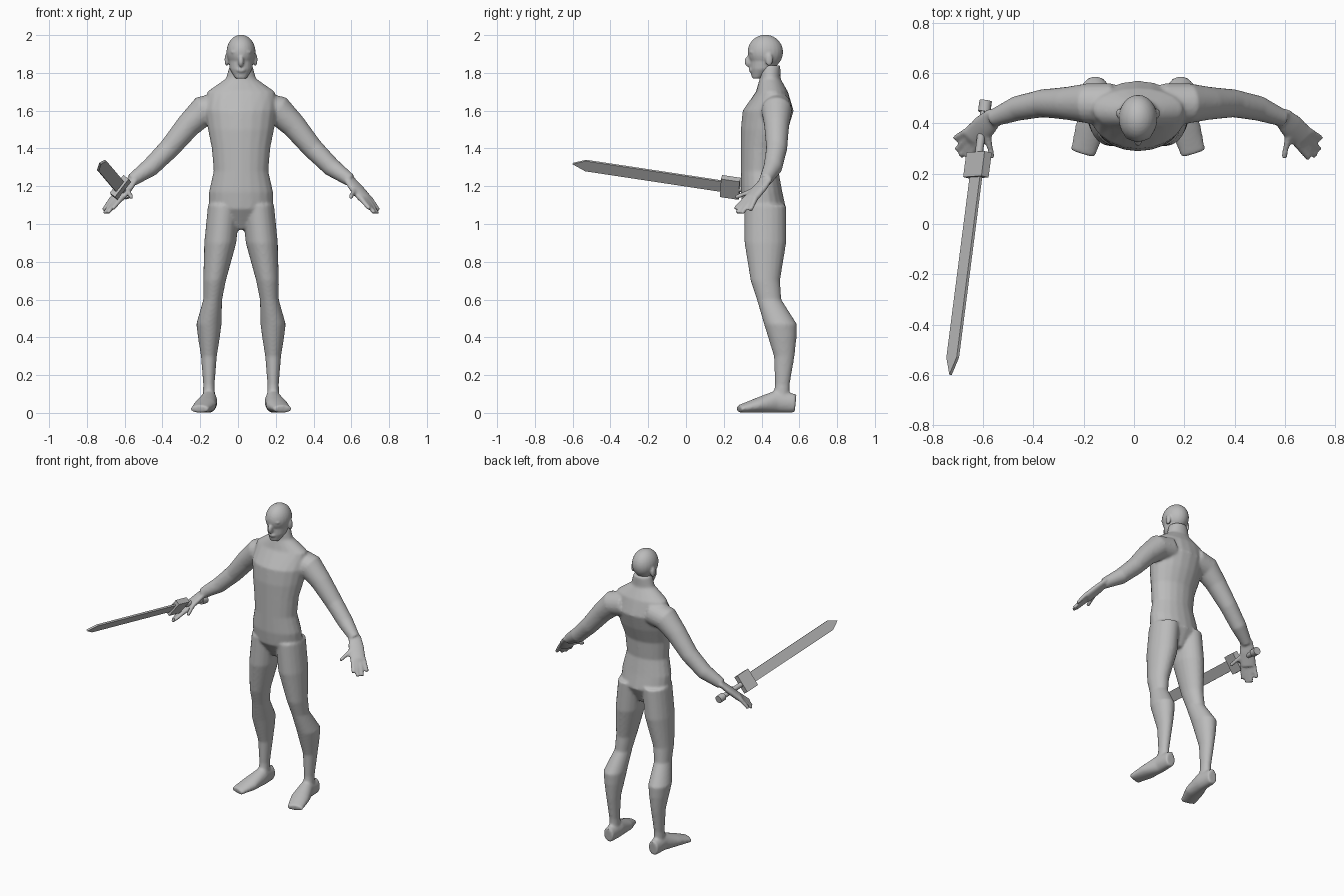
import bpy, bmesh, math
from mathutils import Vector, Matrix

cube = bpy.data.objects.get("Cube")
if cube:
    bpy.data.objects.remove(cube, do_unlink=True)

shade = (0.5, 0.5, 0.5, 1)
grey = bpy.data.materials.new("plain_grey")
grey.use_nodes = True
grey.diffuse_color = shade
grey.node_tree.nodes["Principled BSDF"].inputs["Base Color"].default_value = shade

BODY_CENTRE_X = 0.016
UP = Vector((0, 0, 1))


def loft(bm, stations, side=1, level=False, sides=20):
    """Closed skin over oval rings (x, y, z, half width, half depth)."""
    centres = [Vector(station[:3]) for station in stations]
    rings = []
    for i, (x, y, z, width, depth) in enumerate(stations):
        u, v = Vector((1, 0, 0)), Vector((0, 1, 0))
        if not level:
            before, after = centres[max(i - 1, 0)], centres[min(i + 1, len(centres) - 1)]
            tangent = (after - before).normalized()
            u = UP.cross(tangent).normalized()
            v = tangent.cross(u)
        ring = []
        for k in range(sides):
            angle = math.tau * k / sides
            p = centres[i] + u * width * math.cos(angle) + v * depth * math.sin(angle)
            ring.append(bm.verts.new((p.x * side, p.y, p.z)))
        rings.append(ring)
    for low, high in zip(rings, rings[1:]):
        for k in range(sides):
            after = (k + 1) % sides
            bm.faces.new((low[k], low[after], high[after], high[k]))
    bm.faces.new(rings[0])
    bm.faces.new(rings[-1])


def limb(bm, points, side, ratio=1.0, level=False):
    """Tapered limb from (x, y, z, radius) with one depth-to-width ratio."""
    loft(bm, [(x, y, z, r, r * ratio) for x, y, z, r in points], side, level)


def trunk(bm, levels):
    """Central loft from (z, half width, front y, back y)."""
    loft(bm, [(0, (front + back) / 2, z, width, (back - front) / 2)
              for z, width, front, back in levels], level=True)


def ball(bm, centre, radii):
    bmesh.ops.create_uvsphere(bm, u_segments=24, v_segments=16, radius=1,
                              matrix=Matrix.Translation(centre) @ Matrix.Diagonal((*radii, 1)))


def make(name, bm, matrix):
    bmesh.ops.recalc_face_normals(bm, faces=bm.faces)
    mesh = bpy.data.meshes.new(name)
    bm.to_mesh(mesh)
    bm.free()
    mesh.materials.append(grey)
    obj = bpy.data.objects.new(name, mesh)
    bpy.context.collection.objects.link(obj)
    obj.matrix_world = matrix
    return obj


def make_skin(name, bm, voxel, rounds):
    """Fuse overlapping lofts into one smooth skin."""
    obj = make(name, bm, Matrix.Translation((BODY_CENTRE_X, 0, 0)))
    fuse = obj.modifiers.new("fuse", 'REMESH')
    fuse.mode = 'VOXEL'
    fuse.voxel_size = voxel
    fuse.use_smooth_shade = True
    soften = obj.modifiers.new("soften", 'SMOOTH')
    soften.factor = 0.5
    soften.iterations = rounds


# Torso and neck
bm = bmesh.new()
trunk(bm, [(0.97, 0.06, 0.37, 0.47), (1.08, 0.17, 0.3, 0.53), (1.17, 0.17, 0.29, 0.51),
           (1.28, 0.145, 0.29, 0.49), (1.4, 0.155, 0.29, 0.5), (1.5, 0.175, 0.29, 0.54),
           (1.6, 0.19, 0.3, 0.57), (1.7, 0.18, 0.37, 0.54), (1.77, 0.08, 0.39, 0.5),
           (1.84, 0.06, 0.39, 0.5)])

knuckle_first, knuckle_last = Vector((0.63, 0.32, 1.14)), Vector((0.68, 0.37, 1.14))
tip_first, tip_last = Vector((0.68, 0.26, 1.08)), Vector((0.73, 0.34, 1.07))
tip_bow = Vector((0.01, -0.02, -0.02))


def finger(bm, root, tip, side):
    thickness = 0.015
    loft(bm, [(*root, thickness, thickness), (*tip, thickness * 0.8, thickness * 0.8)],
         side, sides=10)


for side in (1, -1):
    # Leg
    limb(bm, [(0.09, 0.42, 1.1, 0.085), (0.11, 0.42, 0.9, 0.085), (0.14, 0.42, 0.7, 0.06),
              (0.15, 0.44, 0.6, 0.05), (0.17, 0.5, 0.47, 0.067), (0.17, 0.51, 0.4, 0.058),
              (0.17, 0.52, 0.3, 0.042), (0.17, 0.51, 0.15, 0.03), (0.17, 0.5, 0.04, 0.035)],
         side, ratio=1.3, level=True)
    # Foot, resting on the floor so its height is also its half depth
    loft(bm, [(x, y, h, w, h) for x, y, h, w in
              [(0.17, 0.58, 0.05, 0.035), (0.17, 0.48, 0.06, 0.045),
               (0.19, 0.38, 0.04, 0.06), (0.22, 0.28, 0.02, 0.05)]], side)
    # Arm
    limb(bm, [(0.1, 0.48, 1.62, 0.08), (0.2, 0.48, 1.6, 0.08), (0.28, 0.48, 1.52, 0.066),
              (0.38, 0.48, 1.4, 0.056), (0.48, 0.46, 1.3, 0.05), (0.58, 0.42, 1.23, 0.034)], side)
    # Palm
    limb(bm, [(0.57, 0.43, 1.24, 0.04), (0.61, 0.39, 1.19, 0.05), (0.66, 0.34, 1.13, 0.05)],
         side, ratio=0.45)
    # Fingers fan out from the knuckle line, the middle ones longest
    for i in range(4):
        tip = tip_first.lerp(tip_last, i / 3) + tip_bow * math.sin(math.pi * i / 3)
        finger(bm, knuckle_first.lerp(knuckle_last, i / 3), tip, side)
    # Thumb
    finger(bm, (0.6, 0.36, 1.18), (0.58, 0.26, 1.14), side)

make_skin("body", bm, 0.008, 6)

# Head: skull, jaw, brow, nose, lips and ears
bm = bmesh.new()
ball(bm, (0, 0.42, 1.91), (0.077, 0.094, 0.092))
trunk(bm, [(1.77, 0.03, 0.35, 0.4), (1.82, 0.06, 0.34, 0.47), (1.9, 0.07, 0.34, 0.5)])
ball(bm, (0, 0.35, 1.91), (0.055, 0.02, 0.015))
ball(bm, (0, 0.33, 1.86), (0.015, 0.02, 0.03))
ball(bm, (0, 0.345, 1.815), (0.025, 0.012, 0.014))
for side in (1, -1):
    ball(bm, (side * 0.075, 0.44, 1.87), (0.012, 0.02, 0.035))
make_skin("head", bm, 0.006, 4)

# Sword frame: local z runs from pommel to tip, local x across the blade
base, point = Vector((-0.59, 0.49, 1.155)), Vector((-0.73, -0.6, 1.32))
along = (point - base).normalized()
length = (point - base).length
flat = along.cross(Vector((0.6, 0, 0.8))).normalized()
across = flat.cross(along)
frame = Matrix((across, flat, along)).transposed().to_4x4()
frame.translation = base


def rod(name, radius, low, high):
    bm = bmesh.new()
    bmesh.ops.create_cone(bm, cap_ends=True, segments=12, radius1=radius, radius2=radius,
                          depth=high - low, matrix=Matrix.Translation((0, 0, (low + high) / 2)))
    obj = make(name, bm, frame)
    for face in obj.data.polygons:
        face.use_smooth = len(face.vertices) == 4


rod("sword_pommel", 0.025, 0, 0.045)
rod("sword_grip", 0.016, 0.03, 0.23)

# Guard block
bm = bmesh.new()
bmesh.ops.create_cube(bm, size=1, matrix=Matrix.Translation((0, 0, 0.26))
                      @ Matrix.Diagonal((0.12, 0.036, 0.1, 1)))
make("sword_guard", bm, frame)

# Blade cut from a pointed outline
bm = bmesh.new()
half, thickness, shoulder = 0.034, 0.012, length - 0.07
outline = [(-half, 0.3), (half, 0.3), (half, shoulder), (0, length), (-half, shoulder)]
face = bm.faces.new([bm.verts.new((x, -thickness / 2, z)) for x, z in outline])
walls = bmesh.ops.extrude_face_region(bm, geom=[face])
bmesh.ops.translate(bm, vec=(0, thickness, 0),
                    verts=[g for g in walls["geom"] if isinstance(g, bmesh.types.BMVert)])
make("sword_blade", bm, frame)
